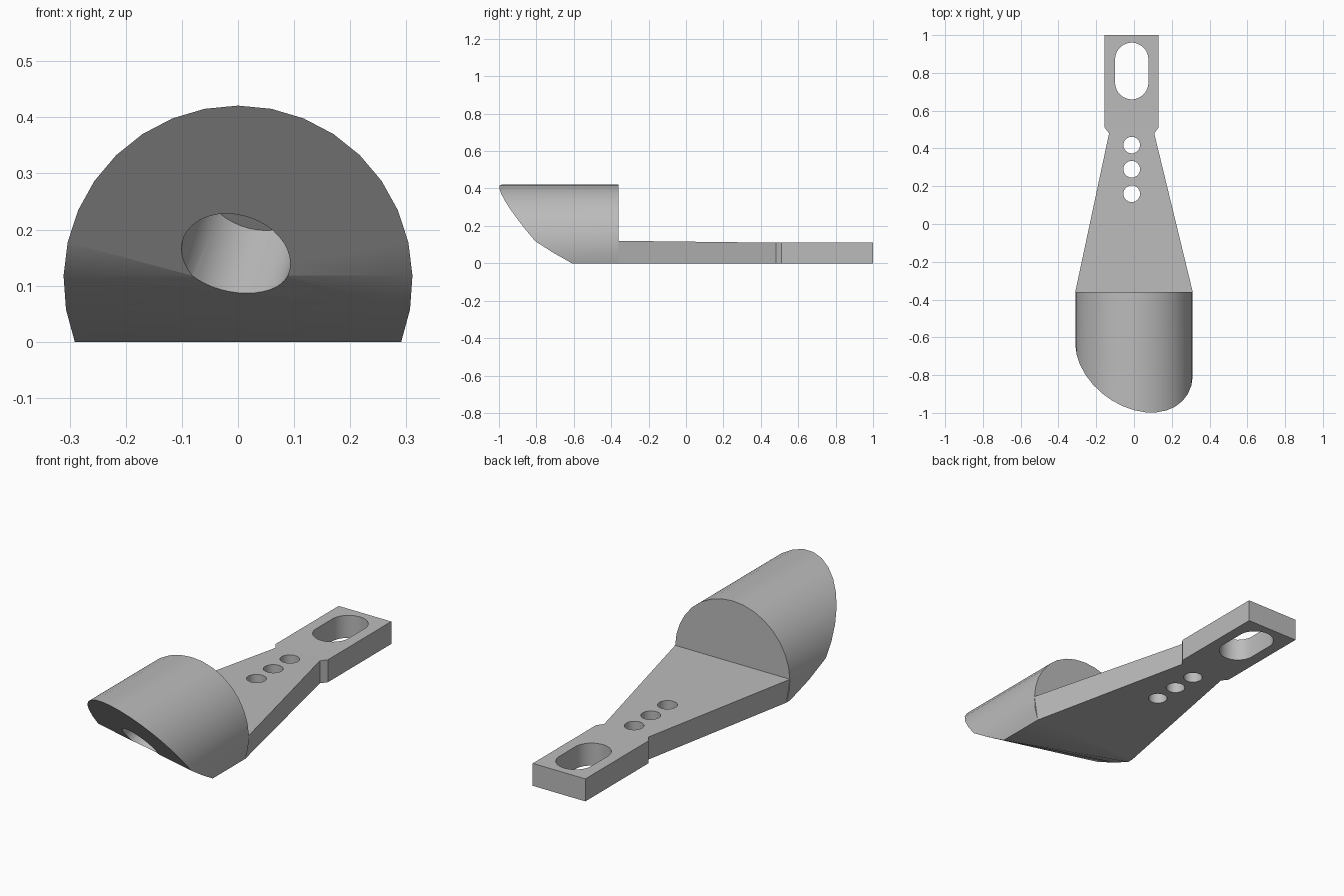
import bpy, bmesh, math
from mathutils import Vector

cube = bpy.data.objects.get("Cube")
if cube:
    bpy.data.objects.remove(cube, do_unlink=True)

grey = bpy.data.materials.new("plain grey")
grey.use_nodes = True
grey.diffuse_color = (0.5, 0.5, 0.5, 1)
grey.node_tree.nodes["Principled BSDF"].inputs["Base Color"].default_value = (0.5, 0.5, 0.5, 1)


def finish(name, bm):
    bmesh.ops.recalc_face_normals(bm, faces=bm.faces)
    mesh = bpy.data.meshes.new(name)
    bm.to_mesh(mesh)
    bm.free()
    mesh.materials.append(grey)
    obj = bpy.data.objects.new(name, mesh)
    bpy.context.collection.objects.link(obj)
    return obj


def prism(name, outline, z0, z1):
    bm = bmesh.new()
    low = [bm.verts.new((x, y, z0)) for x, y in outline]
    high = [bm.verts.new((x, y, z1)) for x, y in outline]
    bm.faces.new(low)
    bm.faces.new(high)
    for i in range(len(low)):
        j = (i + 1) % len(low)
        bm.faces.new((low[i], low[j], high[j], high[i]))
    return finish(name, bm)


def stadium(x, y, r, half=0.0, n=32):
    # Circle, or a slot when half is above zero
    pts = []
    for i in range(n):
        a = 2 * math.pi * (i + 0.5) / n
        pts.append((x + r * math.cos(a), y + r * math.sin(a) + math.copysign(half, math.sin(a))))
    return pts


def cut(obj, cutter):
    cutter.hide_render = True
    mod = obj.modifiers.new("cut", 'BOOLEAN')
    mod.operation = 'DIFFERENCE'
    mod.solver = 'EXACT'
    mod.object = cutter
    bpy.context.view_layer.objects.active = obj
    bpy.ops.object.modifier_apply(modifier=mod.name)
    bpy.data.objects.remove(cutter, do_unlink=True)


def smooth(obj):
    bpy.ops.object.select_all(action='DESELECT')
    obj.select_set(True)
    bpy.context.view_layer.objects.active = obj
    bpy.ops.object.shade_smooth_by_angle(angle=math.radians(30))


# Head: arched bar whose front end is cut on a skewed, bent slope
R, CZ, BACK = 0.311, 0.11, -0.36


def front_y(x, z):
    if z < CZ:
        t = z / CZ
        return -0.5 - 0.215 * t - (0.38 - 0.11 * t) * x
    return -0.715 - 0.87 * (z - CZ) - 0.27 * x


start = -math.asin(CZ / R)
STEPS = 10
arc = []
for i in range(STEPS + 1):
    a = start + (math.pi / 2 - start) * i / STEPS
    arc.append((R * math.cos(a), CZ + R * math.sin(a)))
arc[-1] = (0, CZ + R)
profile = arc + [(-x, z) for x, z in reversed(arc[:-1])]

bm = bmesh.new()
front = [bm.verts.new((x, front_y(x, z), z)) for x, z in profile]
back = [bm.verts.new((x, BACK, z)) for x, z in profile]
n = len(profile)
bm.faces.new(back)
for i in range(n):
    j = (i + 1) % n
    bm.faces.new((front[i], front[j], back[j], back[i]))
slope = []
for i in range(STEPS - 1):
    slope.append(bm.faces.new((front[i], front[i + 1], front[n - 2 - i], front[n - 1 - i])))
bm.faces.new(front[STEPS - 1:STEPS + 2])
bmesh.ops.triangulate(bm, faces=slope)
head = finish("head", bm)

# Blind bore square to the slope
axis = Vector((0.27, 1, 0.87)).normalized()
mouth = Vector((-0.004, front_y(0, 0.152), 0.152))
bm = bmesh.new()
bmesh.ops.create_cone(bm, cap_ends=True, segments=40, radius1=0.099, radius2=0.099, depth=0.4)
bore = finish("bore_cutter", bm)
bore.rotation_euler = axis.to_track_quat('Z', 'Y').to_euler()
bore.location = mouth + axis * (0.19 - 0.2)
bpy.context.view_layer.update()
cut(head, bore)
smooth(head)

# Handle: tapered neck and slotted tail, as cross-sections along y
sections = [  # y, left x, right x, inset of lower edge, top height
    (BACK, -0.311, 0.311, 0.02, 0.12),
    (0.48, -0.132, 0.107, 0, 0.11),
    (0.51, -0.155, 0.13, 0, 0.11),
    (1.0, -0.155, 0.13, 0, 0.11),
]
bm = bmesh.new()
rings = []
for y, xl, xr, inset, top in sections:
    corners = ((xl + inset, 0), (xr - inset, 0), (xr, top), (xl, top))
    rings.append([bm.verts.new((x, y, z)) for x, z in corners])
for a, b in zip(rings, rings[1:]):
    for i in range(4):
        j = (i + 1) % 4
        bm.faces.new((a[i], a[j], b[j], b[i]))
bm.faces.new(rings[0])
bm.faces.new(rings[-1])
handle = finish("handle", bm)

# Three round holes and the long slot
for y in (0.16, 0.29, 0.418):
    cut(handle, prism("hole_cutter", stadium(-0.012, y, 0.044), -0.1, 0.3))
cut(handle, prism("slot_cutter", stadium(-0.012, 0.81, 0.088, 0.062), -0.1, 0.3))
smooth(handle)
